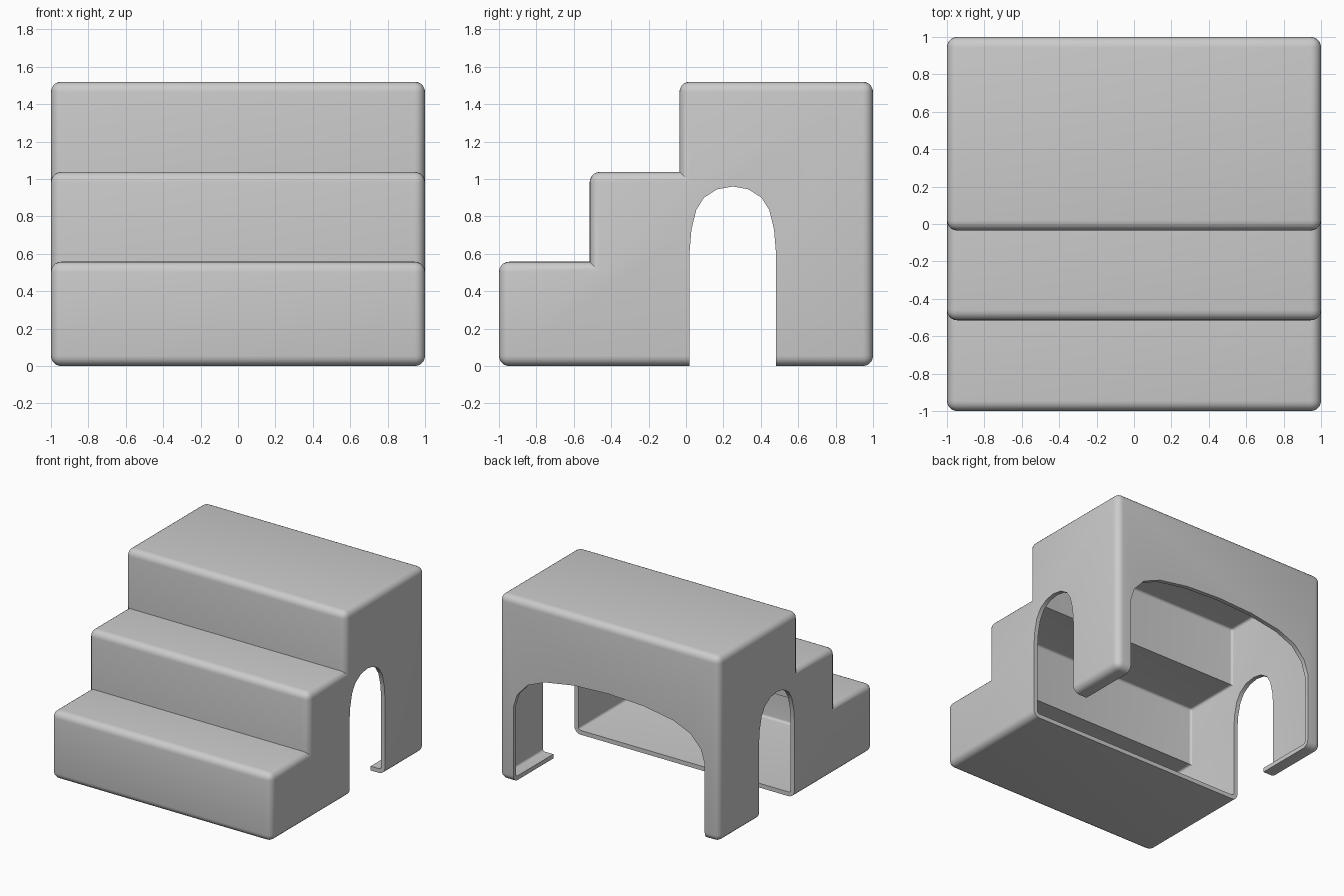
import bpy, bmesh

if "Cube" in bpy.data.objects:
    bpy.data.objects.remove(bpy.data.objects["Cube"])


def prism(name, pts, place, lo, hi, bevel=0.0):
    """Extrude a 2D profile from lo to hi, rounding only the convex edges."""
    bm = bmesh.new()
    base = bm.faces.new([bm.verts.new(place(a, b, lo)) for a, b in pts])
    ext = bmesh.ops.extrude_face_region(bm, geom=[base])
    for v in ext["geom"]:
        if isinstance(v, bmesh.types.BMVert):
            v.co += place(0, 0, hi) - place(0, 0, lo)
    bmesh.ops.recalc_face_normals(bm, faces=bm.faces[:])
    if bevel:
        edges = [e for e in bm.edges if e.is_convex]
        bmesh.ops.bevel(bm, geom=edges, offset=bevel, segments=5,
                        profile=0.5, affect='EDGES', clamp_overlap=True)
        bmesh.ops.recalc_face_normals(bm, faces=bm.faces[:])
    me = bpy.data.meshes.new(name)
    bm.to_mesh(me)
    bm.free()
    ob = bpy.data.objects.new(name, me)
    bpy.context.collection.objects.link(ob)
    return ob


from mathutils import Vector
along_x = lambda a, b, d: Vector((d, a, b))
along_y = lambda a, b, d: Vector((a, d, b))


def stairs(t):
    """Three-step side profile, inset by t."""
    return [(-1 + t, t), (1 - t, t), (1 - t, 1.52 - t), (-0.035 + t, 1.52 - t),
            (-0.035 + t, 1.038 - t), (-0.515 + t, 1.038 - t),
            (-0.515 + t, 0.558 - t), (-1 + t, 0.558 - t)]


def arch(centre, half):
    """Soft-shouldered arch opening standing on the floor."""
    curve = [(1, 0.0), (0.96, 0.11), (0.85, 0.214), (0.67, 0.28), (0.365, 0.325)]
    pts = [(1, -0.62)] + curve + [(0, 0.34)]
    pts += [(-a, b) for a, b in reversed(curve)] + [(-1, -0.62)]
    pts[0], pts[-1] = (1, -0.8), (-1, -0.8)
    return [(centre + half * a, 0.62 + b) for a, b in pts]


# Outer stepped body and the parts removed from it
T = 0.035
stool = prism("step_stool_shell", stairs(0), along_x, -1, 1, 0.055)
cutters = [
    prism("inner_hollow", stairs(T), along_x, -1 + T, 1 - T, 0.02),
    prism("side_arch_cutter", arch(0.25, 0.23), along_x, -1.3, 1.3),
    prism("back_arch_cutter", arch(0, 0.87), along_y, 0.0201, 1.3),
]
for c in cutters:
    m = stool.modifiers.new(c.name, 'BOOLEAN')
    m.operation, m.solver, m.object = 'DIFFERENCE', 'EXACT', c
    c.hide_render = True

# Bake the cuts, then smooth the rounded edges
bpy.context.view_layer.objects.active = stool
stool.select_set(True)
for m in list(stool.modifiers):
    bpy.ops.object.modifier_apply(modifier=m.name)
for c in cutters:
    bpy.data.objects.remove(c)
bpy.ops.object.shade_smooth_by_angle(angle=0.6)
